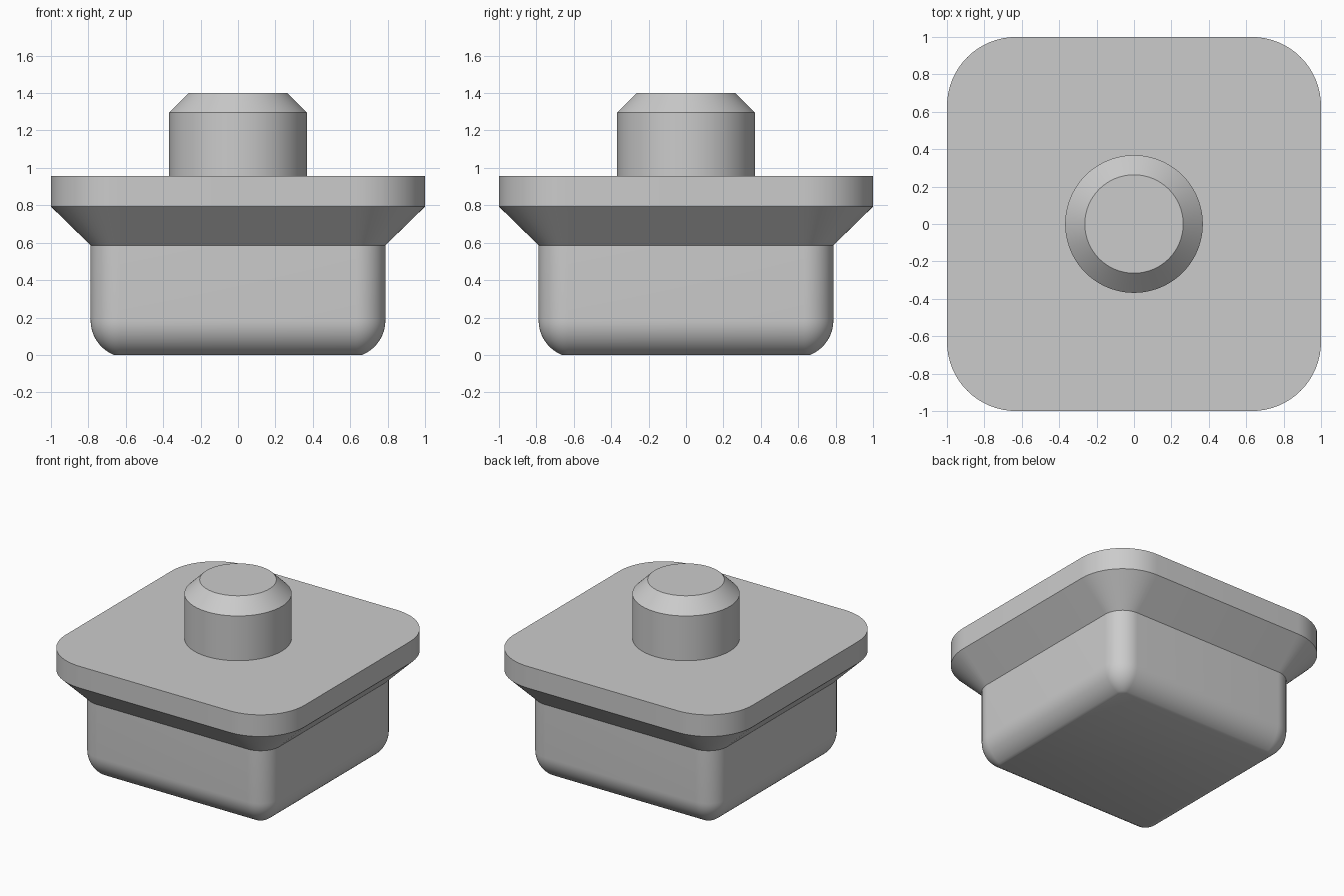
import bpy
import bmesh
import math

cube = bpy.data.objects.get("Cube")
if cube:
    bpy.data.objects.remove(cube, do_unlink=True)

grey = bpy.data.materials.new("plain_grey")
grey.use_nodes = True
grey.diffuse_color = (0.6, 0.6, 0.6, 1)
grey.node_tree.nodes["Principled BSDF"].inputs["Base Color"].default_value = (0.6, 0.6, 0.6, 1)


def ring(corner, radius, z, steps):
    """Outline of a square with rounded corners; corner = 0 gives a circle."""
    points = []
    for quarter in range(4):
        middle = math.radians(45 + 90 * quarter)
        cx = math.copysign(corner, math.cos(middle))
        cy = math.copysign(corner, math.sin(middle))
        # A circle shares the end point of each quarter with the next one
        for i in range(steps + (corner > 0)):
            a = math.pi / 2 * (quarter + i / steps)
            points.append((cx + radius * math.cos(a), cy + radius * math.sin(a), z))
    return points


def loft(name, corner, profile, steps):
    """Skin a closed solid through rings given as (radius, z), bottom to top."""
    bm = bmesh.new()
    rings = [[bm.verts.new(p) for p in ring(corner, r, z, steps)] for r, z in profile]
    for low, high in zip(rings, rings[1:]):
        n = len(low)
        for i in range(n):
            j = (i + 1) % n
            bm.faces.new((low[i], low[j], high[j], high[i]))
    bm.faces.new(rings[0][::-1])
    bm.faces.new(rings[-1])
    mesh = bpy.data.meshes.new(name)
    bm.to_mesh(mesh)
    bm.free()
    mesh.materials.append(grey)
    obj = bpy.data.objects.new(name, mesh)
    bpy.context.collection.objects.link(obj)
    bpy.ops.object.select_all(action="DESELECT")
    obj.select_set(True)
    bpy.context.view_layer.objects.active = obj
    bpy.ops.object.shade_smooth_by_angle(angle=math.radians(30))
    return obj


# Body: bottom edge rounded by an arc, straight wall, sloped shoulder, flange
CORNER = 0.63
ARC, ARC_Z = 0.2, 0.185
WALL = 0.158
start = math.asin(ARC_Z / ARC)
body = []
for i in range(13):
    a = start * (1 - i / 12)
    body.append((WALL - ARC + ARC * math.cos(a), ARC_Z - ARC * math.sin(a)))
body += [(WALL, 0.586), (0.37, 0.793), (0.37, 0.957)]
loft("stepped_body", CORNER, body, 16)

# Round stud with a chamfered top
loft("round_stud", 0, [(0.368, 0.95), (0.368, 1.296), (0.263, 1.4)], 24)
